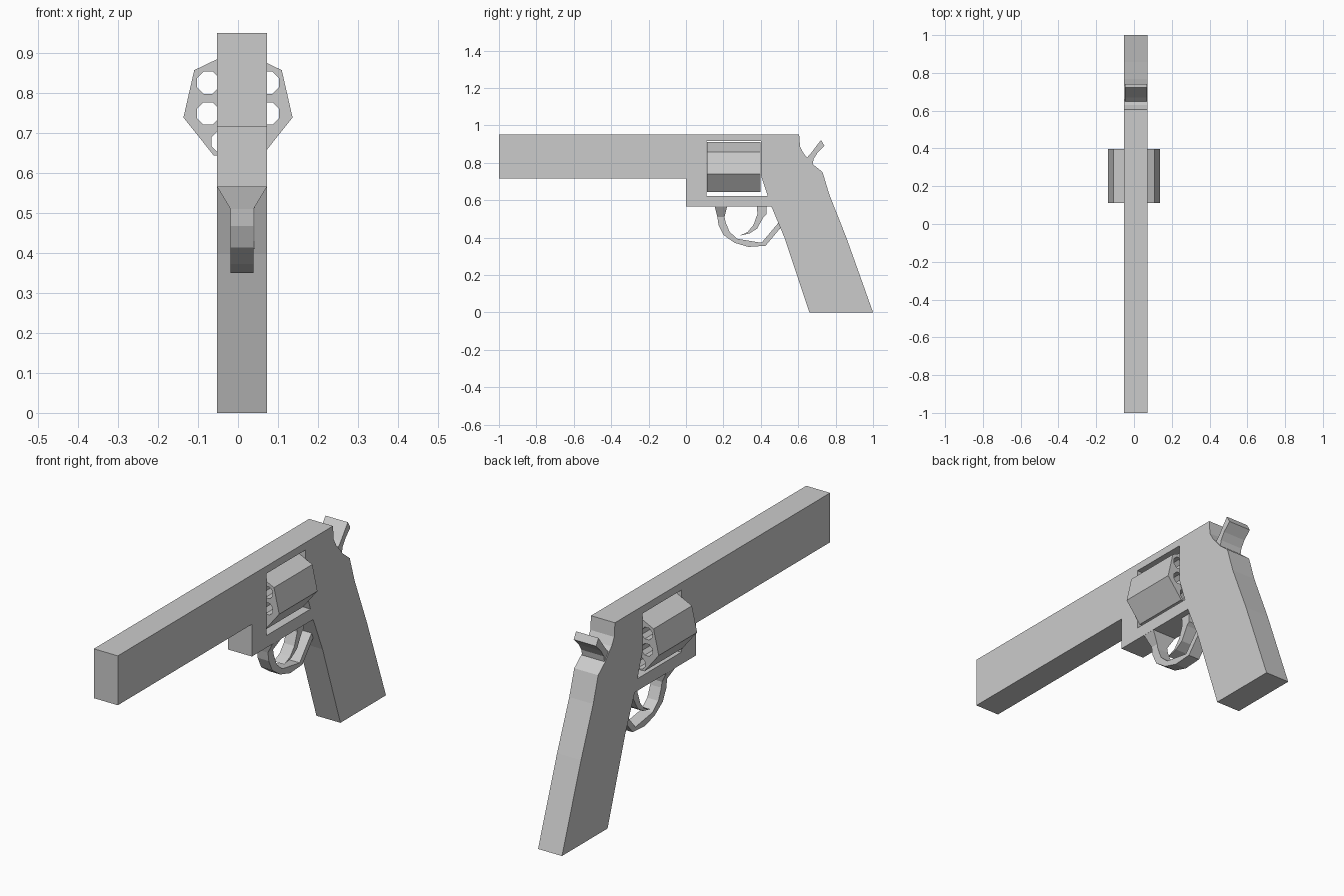
import bpy, bmesh, math
from mathutils import Matrix

cube = bpy.data.objects.get("Cube")
if cube:
    bpy.data.objects.remove(cube, do_unlink=True)

grey = bpy.data.materials.new("grey")
grey.use_nodes = True
grey.diffuse_color = (0.6, 0.6, 0.6, 1)
grey.node_tree.nodes["Principled BSDF"].inputs["Base Color"].default_value = (0.6, 0.6, 0.6, 1)

# Axes for profiles: side profiles are (y, z) across x, front profiles are (x, z) across y
SIDE = Matrix(((0, 0, 1), (1, 0, 0), (0, 1, 0))).to_4x4()
FRONT = Matrix(((1, 0, 0), (0, 0, -1), (0, 1, 0))).to_4x4()


def add_mesh(name, bm):
    bmesh.ops.remove_doubles(bm, verts=bm.verts, dist=0.0002)
    bmesh.ops.recalc_face_normals(bm, faces=bm.faces)
    mesh = bpy.data.meshes.new(name)
    bm.to_mesh(mesh)
    bm.free()
    for face in mesh.polygons:
        face.use_smooth = False
    mesh.materials.clear()
    mesh.materials.append(grey)
    obj = bpy.data.objects.new(name, mesh)
    bpy.context.collection.objects.link(obj)
    return obj


def prism(name, loops, axes, centre, depth):
    """Extrude an outline; any further loops inside it become holes."""
    curve = bpy.data.curves.new(name + "_outline", "CURVE")
    curve.dimensions = "2D"
    curve.fill_mode = "BOTH"
    curve.extrude = depth / 2
    for loop in loops:
        spline = curve.splines.new("POLY")
        spline.points.add(len(loop) - 1)
        for point, (u, v) in zip(spline.points, loop):
            point.co = (u, v, 0, 1)
        spline.use_cyclic_u = True
    helper = bpy.data.objects.new(name + "_outline", curve)
    bpy.context.collection.objects.link(helper)
    bpy.context.view_layer.update()
    shape = helper.evaluated_get(bpy.context.evaluated_depsgraph_get())
    bm = bmesh.new()
    bm.from_mesh(shape.to_mesh())
    shape.to_mesh_clear()
    bpy.data.objects.remove(helper, do_unlink=True)
    bpy.data.curves.remove(curve)
    bmesh.ops.transform(bm, matrix=Matrix.Translation(centre) @ axes, verts=bm.verts)
    return add_mesh(name, bm)


def ring(u, v, radius, sides, start):
    return [(u + radius * math.cos(start + math.tau * i / sides),
             v + radius * math.sin(start + math.tau * i / sides)) for i in range(sides)]


MID, WIDTH = 0.01, 0.125

# Barrel, frame and grip in one outline, with the drum window cut through
body = [(-1, .95), (.605, .95), (.61, .885), (.63, .848), (.65, .826), (.676, .794),
        (.73, .75), (.767, .628), (.858, .398), (1, 0), (.66, 0), (.527, .398),
        (.457, .565), (0, .565), (0, .717), (-1, .717)]
window = [(.11, .915), (.4, .915), (.4, .735), (.437, .622), (.11, .622)]
prism("barrel_frame_and_grip", [body, window], SIDE, (MID, 0, 0), WIDTH)

# Seven-sided drum with six chambers
holes = [(-.075, .826), (.075, .826), (-.075, .749), (.075, .749), (-.038, .678), (.038, .678)]
chambers = [ring(x, z, .03, 8, math.pi / 8) for x, z in holes]
prism("drum", [ring(0, .77, .14, 7, math.pi / 2)] + chambers, FRONT, (0, .255, 0), .286)

# Hammer
hammer = [(.64, .82), (.67, .853), (.69, .88), (.722, .922), (.74, .89),
          (.703, .853), (.682, .82), (.676, .785)]
prism("hammer", [hammer], SIDE, (MID, 0, 0), .117)

# Trigger guard
guard = [(.168, .51), (.174, .468), (.2, .414), (.26, .372), (.334, .35), (.425, .356),
         (.515, .463), (.495, .48), (.404, .372), (.275, .393), (.233, .43),
         (.211, .484), (.206, .51)]
prism("trigger_guard", [guard], SIDE, (MID, 0, 0), .058)

# Trigger
trigger = [(.378, .57), (.382, .527), (.361, .468), (.33, .43), (.286, .41),
           (.34, .422), (.38, .448), (.415, .51), (.43, .525), (.43, .57)]
prism("trigger", [trigger], SIDE, (MID + .004, 0, 0), .056)

# Tapered mount joining the guard to the frame
bm = bmesh.new()
bmesh.ops.create_cube(bm, size=1)
for v in bm.verts:
    top = v.co.z > 0
    v.co = (MID + v.co.x * (WIDTH if top else .058),
            .187 + v.co.y * (.066 if top else .038),
            .566 if top else .51)
add_mesh("guard_mount", bm)
